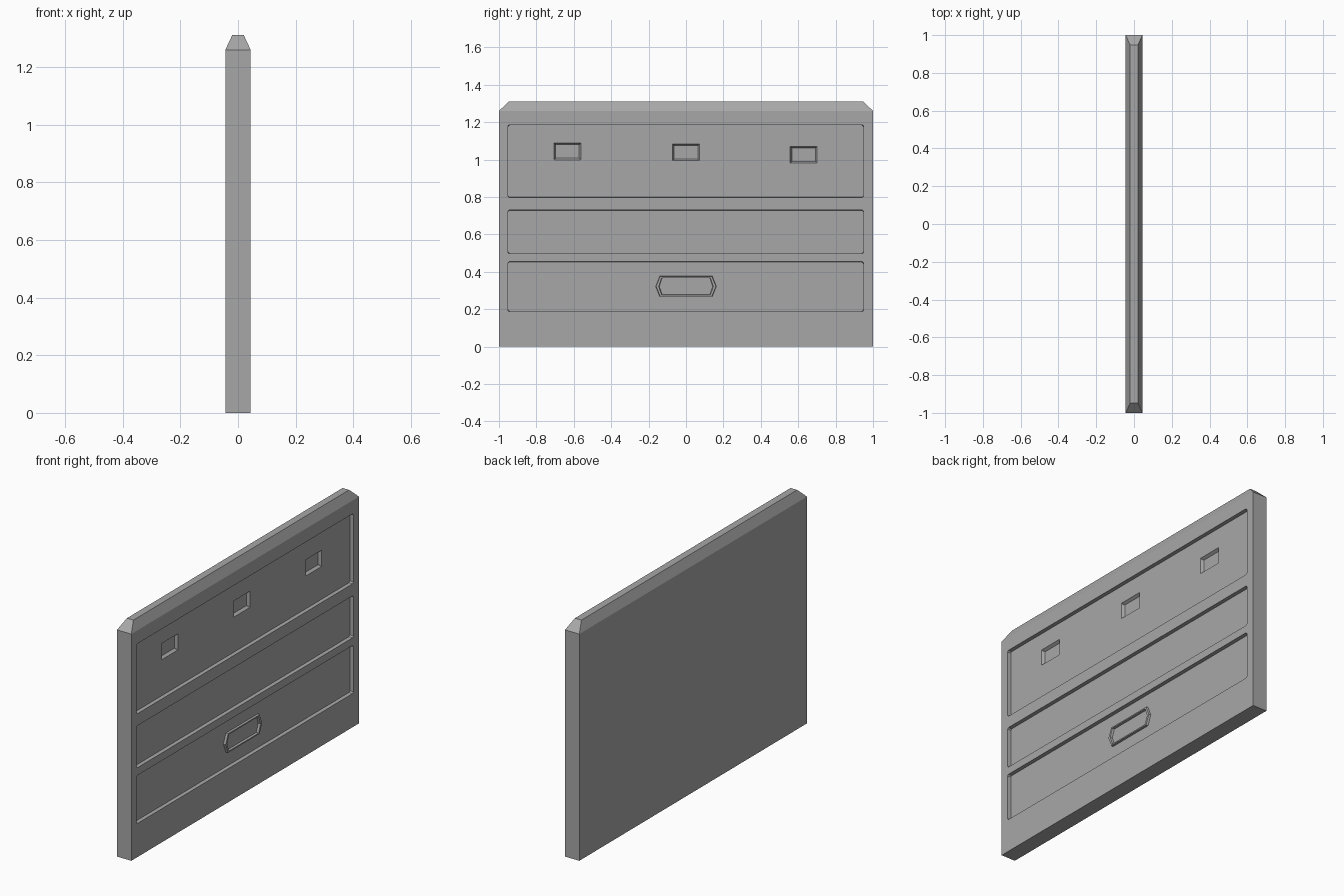
import bpy, bmesh

if "Cube" in bpy.data.objects:
    bpy.data.objects.remove(bpy.data.objects["Cube"])

# Mid-grey finish shared by every part
grey = bpy.data.materials.new("mid_grey")
grey.diffuse_color = (0.39, 0.39, 0.39, 1)
grey.use_nodes = True
grey.node_tree.nodes["Principled BSDF"].inputs["Base Color"].default_value = grey.diffuse_color


def loft(name, rings, closed=False):
    """Skin equal-sized rings of points; cap the ends or close into a loop."""
    bm = bmesh.new()
    vs = [[bm.verts.new(p) for p in r] for r in rings]
    n = len(vs[0])
    pairs = list(zip(vs, vs[1:])) + ([(vs[-1], vs[0])] if closed else [])
    for a, b in pairs:
        for i in range(n):
            j = (i + 1) % n
            bm.faces.new((a[i], a[j], b[j], b[i]))
    if not closed:
        bm.faces.new(vs[0][::-1])
        bm.faces.new(vs[-1])
    bmesh.ops.recalc_face_normals(bm, faces=bm.faces)
    me = bpy.data.meshes.new(name)
    bm.to_mesh(me)
    bm.free()
    me.materials.append(grey)
    ob = bpy.data.objects.new(name, me)
    bpy.context.collection.objects.link(ob)
    return ob


def plan(hx, hy, z):
    return [(-hx, -hy, z), (hx, -hy, z), (hx, hy, z), (-hx, hy, z)]


def octagon(x, y0, y1, z0, z1, inset, c):
    y0, y1, z0, z1 = y0 + inset, y1 - inset, z0 + inset, z1 - inset
    return [(x, y0 + c, z0), (x, y1 - c, z0), (x, y1, z0 + c), (x, y1, z1 - c),
            (x, y1 - c, z1), (x, y0 + c, z1), (x, y0, z1 - c), (x, y0, z0 + c)]


def hexagon(x, hy, hz, tip=0.022, zc=0.322):
    return [(x, -hy, zc), (x, -hy + tip, zc - hz), (x, hy - tip, zc - hz),
            (x, hy, zc), (x, hy - tip, zc + hz), (x, -hy + tip, zc + hz)]


def recess(target, name, y0, y1, z0, z1, top, floor, slope, c):
    """Cut a pocket with sloped walls into the +x face."""
    cutter = loft(name, [octagon(floor, y0, y1, z0, z1, slope, c),
                         octagon(top, y0, y1, z0, z1, 0, c),
                         octagon(0.1, y0, y1, z0, z1, 0, c)])
    cutter.hide_render = True
    cutter.hide_viewport = True
    mod = target.modifiers.new(name, 'BOOLEAN')
    mod.operation = 'DIFFERENCE'
    mod.solver = 'EXACT'
    mod.object = cutter


FACE, PANEL, POCKET = 0.044, 0.024, 0.008

# Slab with chamfered top
slab = loft("door_slab", [plan(FACE, 1, 0), plan(FACE, 1, 1.26), plan(0.02, 0.947, 1.311)])

# Three long recessed panels
for i, (z0, z1) in enumerate([(0.797, 1.186), (0.497, 0.73), (0.187, 0.454)]):
    recess(slab, f"panel_cutter_{i}", -0.953, 0.95, z0, z1, FACE, PANEL, 0.002, 0.007)

# Three small windows in the top panel
for i, (y, z) in enumerate([(-0.634, 1.044), (0, 1.039), (0.629, 1.026)]):
    recess(slab, f"window_cutter_{i}", y - 0.072, y + 0.072, z - 0.045, z + 0.045,
           PANEL, POCKET, 0.009, 0.002)

# Raised handle frame in the bottom panel
loft("handle_frame", [hexagon(PANEL - 0.004, 0.163, 0.055), hexagon(0.036, 0.16, 0.053),
                      hexagon(0.036, 0.146, 0.046, 0.016), hexagon(PANEL - 0.004, 0.142, 0.043, 0.015)],
     closed=True)
